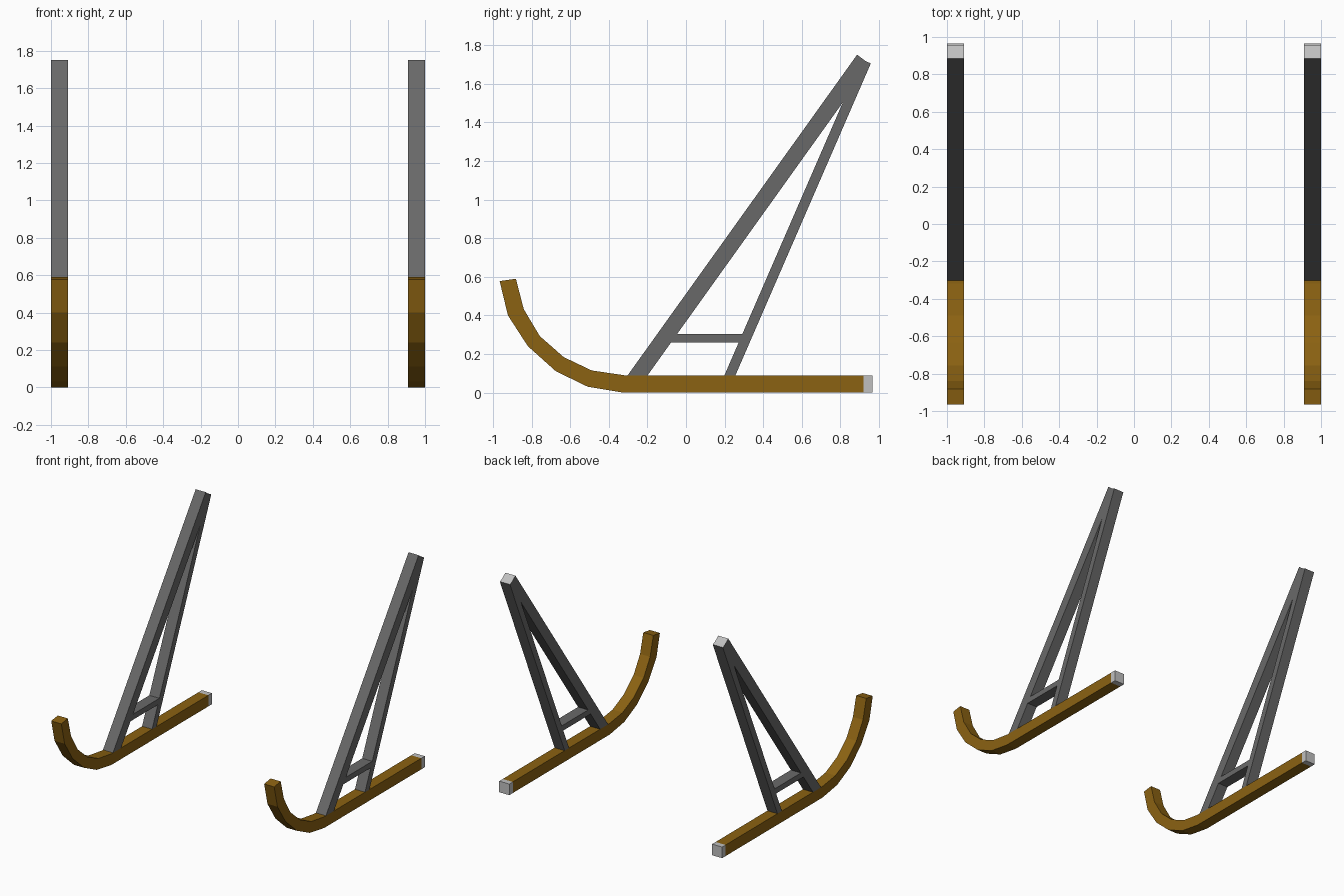
import bpy, bmesh

if "Cube" in bpy.data.objects:
    bpy.data.objects.remove(bpy.data.objects["Cube"])

X0, X1 = 0.91, 1.0  # inner and outer side of the right-hand frame


def material(name, rgb):
    m = bpy.data.materials.new(name)
    m.diffuse_color = (*rgb, 1)
    m.use_nodes = True
    m.node_tree.nodes["Principled BSDF"].inputs["Base Color"].default_value = m.diffuse_color
    return m


wood = material("brown_wood", (0.258, 0.122, 0.006))
grey = material("dark_grey_metal", (0.141, 0.141, 0.141))
silver = material("silver_metal", (0.527, 0.527, 0.527))


def bar(name, left, right, mats, end_rule=None):
    """Flat-sided bar from two matching side-view (y, z) edges, mirrored in x."""
    bm = bmesh.new()
    rings = []
    for (ya, za), (yb, zb) in zip(left, right):
        rings.append([bm.verts.new(p) for p in
                      ((X0, ya, za), (X1, ya, za), (X1, yb, zb), (X0, yb, zb))])
    for a, b in zip(rings, rings[1:]):
        for i in range(4):
            j = (i + 1) % 4
            bm.faces.new((a[i], a[j], b[j], b[i]))
    bm.faces.new(rings[0])
    end = bm.faces.new(rings[-1])
    bmesh.ops.recalc_face_normals(bm, faces=bm.faces)
    if end_rule:
        end.material_index = 1
    me = bpy.data.meshes.new(name)
    bm.to_mesh(me)
    bm.free()
    for m in mats:
        me.materials.append(m)
    ob = bpy.data.objects.new(name, me)
    bpy.context.collection.objects.link(ob)
    ob.modifiers.new("mirror", 'MIRROR').use_clip = False
    return ob


# curved wooden runner: upper/inner edge and lower/outer edge
bar("runner",
    [(-0.881, 0.59), (-0.84, 0.432), (-0.757, 0.293), (-0.633, 0.184),
     (-0.488, 0.115), (-0.318, 0.09), (0.92, 0.09)],
    [(-0.965, 0.578), (-0.922, 0.40), (-0.819, 0.241), (-0.674, 0.111),
     (-0.509, 0.031), (-0.323, 0.0), (0.92, 0.0)], [wood])

# metal cap at the back of the runner
bar("runner_cap", [(0.92, 0.09), (0.965, 0.09)], [(0.92, 0.0), (0.965, 0.0)], [silver])

# long slanted handle with bright end face
bar("handle", [(-0.302, 0.09), (0.886, 1.75)], [(-0.199, 0.09), (0.953, 1.70)],
    [grey, silver], True)

# thinner brace behind the handle
bar("brace", [(0.199, 0.09), (0.909, 1.726)], [(0.256, 0.09), (0.957, 1.705)],
    [grey, silver], True)

# short level crossbar, its ends cut to the slopes of handle and brace
bar("crossbar", [(-0.046, 0.305), (0.294, 0.305)], [(-0.078, 0.26), (0.274, 0.26)], [grey])
